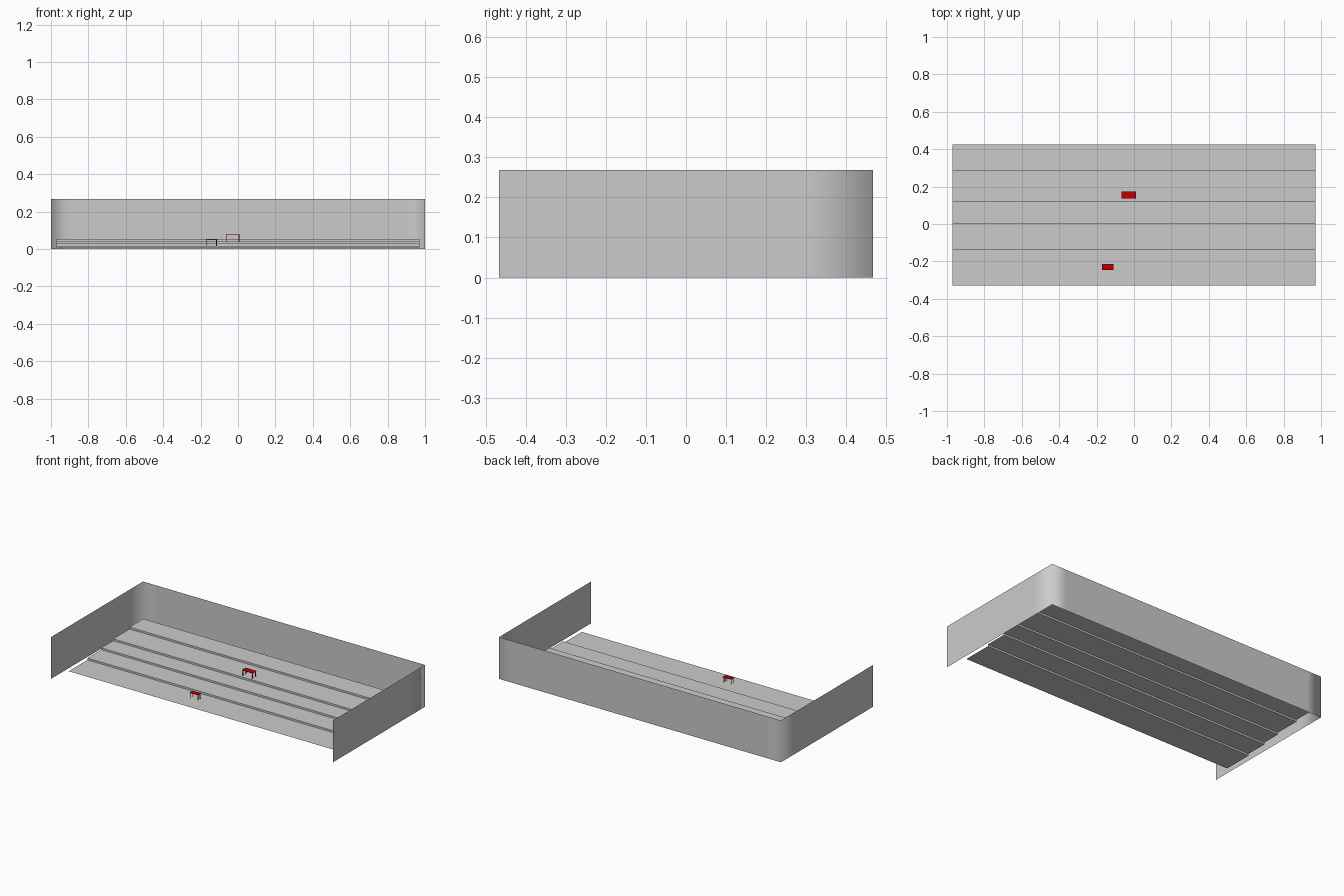
import bpy, bmesh

if "Cube" in bpy.data.objects:
    bpy.data.objects.remove(bpy.data.objects["Cube"])

red = bpy.data.materials.new("table_red")
red.diffuse_color = (0.5, 0.0, 0.0, 1)
red.use_nodes = True
red.node_tree.nodes["Principled BSDF"].inputs["Base Color"].default_value = red.diffuse_color


def new_object(name, bm, mat=None):
    me = bpy.data.meshes.new(name)
    bm.to_mesh(me)
    bm.free()
    ob = bpy.data.objects.new(name, me)
    bpy.context.collection.objects.link(ob)
    if mat:
        me.materials.append(mat)
    return ob


def sweep(name, path, offset, smooth=False):
    """Open sheet made by extruding a 3D polyline along an offset."""
    bm = bmesh.new()
    a = [bm.verts.new(p) for p in path]
    b = [bm.verts.new([c + o for c, o in zip(p, offset)]) for p in path]
    for i in range(len(path) - 1):
        f = bm.faces.new((a[i], a[i + 1], b[i + 1], b[i]))
        f.smooth = smooth
    return new_object(name, bm)


def add_box(bm, lo, hi):
    verts = bmesh.ops.create_cube(bm, size=1)["verts"]
    for v in verts:
        v.co = [(l + h) / 2 + c * (h - l) for l, h, c in zip(lo, hi, v.co)]


def table(name, x0, x1, y0, y1, z0, z1):
    top, leg = 0.003, 0.004
    bm = bmesh.new()
    add_box(bm, (x0, y0, z1 - top), (x1, y1, z1))
    for x in (x0 + 0.003, x1 - 0.003 - leg):
        for y in (y0 + 0.003, y1 - 0.003 - leg):
            add_box(bm, (x, y, z0), (x + leg, y + leg, z1 - top))
    return new_object(name, bm, red)


# Three-sided wall sheet, open at the front, shading softened at the corners
W, D, H = 1.0, 0.466, 0.268
path = [(W, -D, 0), (W, 0.3, 0), (W, D, 0), (0.9, D, 0),
        (-0.9, D, 0), (-W, D, 0), (-W, 0.3, 0), (-W, -D, 0)]
sweep("surrounding_wall", path, (0, 0, H), smooth=True)

# Stepped floor rising toward the back
edges = [-0.33, -0.14, 0.0, 0.12, 0.285, 0.425]
steps = []
for i in range(5):
    z = 0.005 + 0.012 * i
    steps += [(-0.97, edges[i + 1], z), (-0.97, edges[i], z)][::-1]
floor = sweep("stepped_floor", steps, (1.94, 0, 0))
bm = bmesh.new()
bm.from_mesh(floor.data)
bmesh.ops.reverse_faces(bm, faces=bm.faces)
bm.to_mesh(floor.data)
bm.free()

# Two small red tables
table("back_table", -0.068, 0.01, 0.136, 0.174, 0.041, 0.077)
table("front_table", -0.172, -0.11, -0.245, -0.215, 0.016, 0.05)
